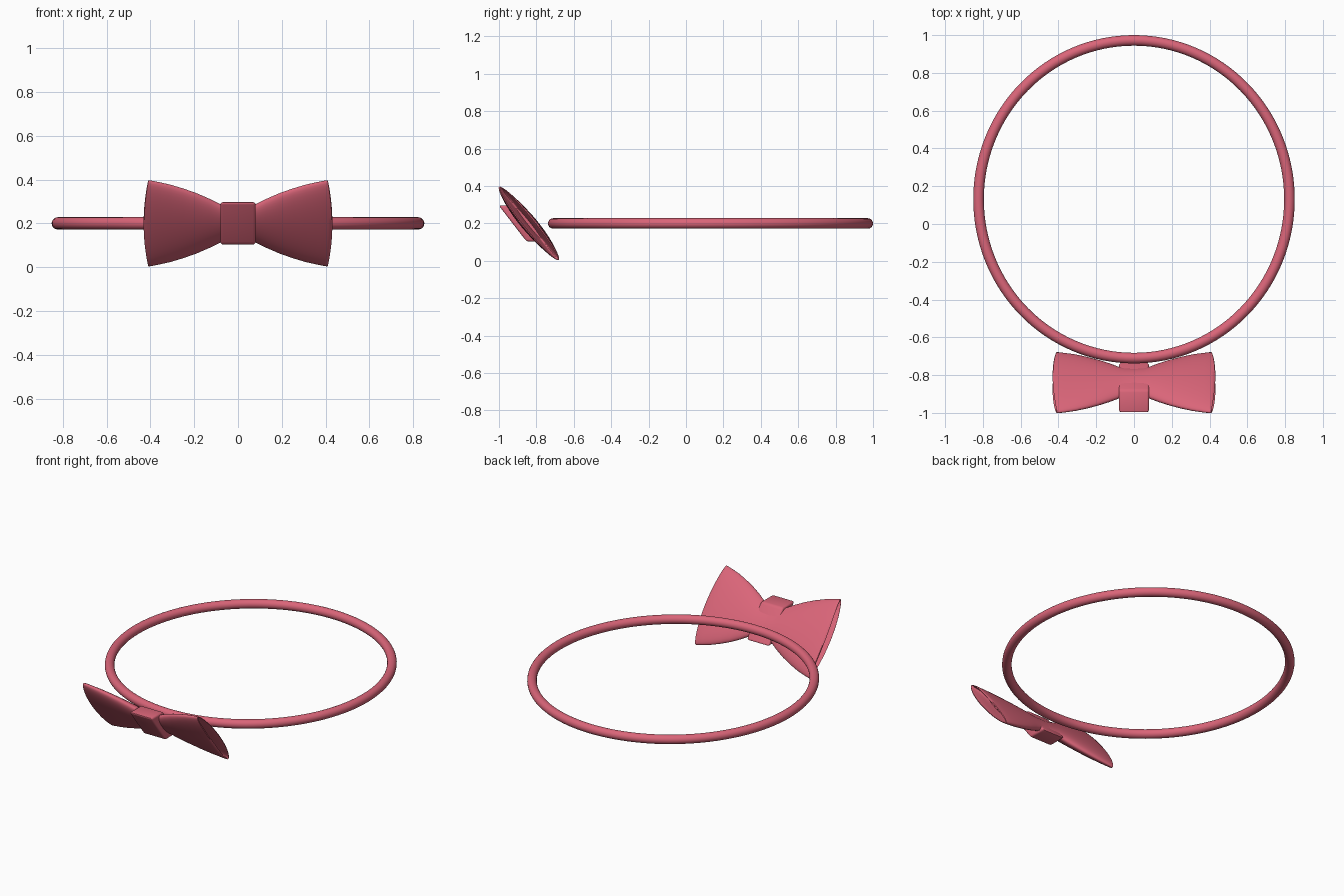
import bpy, bmesh, math

if "Cube" in bpy.data.objects:
    bpy.data.objects.remove(bpy.data.objects["Cube"])

pink = bpy.data.materials.new("rose_pink")
pink.diffuse_color = (0.70, 0.13, 0.19, 1)
pink.use_nodes = True
pink.node_tree.nodes["Principled BSDF"].inputs["Base Color"].default_value = pink.diffuse_color
ZC = 0.2          # height of the ring and of the bow centre


def finish(bm, name, angle=40):
    bmesh.ops.recalc_face_normals(bm, faces=bm.faces)
    me = bpy.data.meshes.new(name)
    bm.to_mesh(me)
    bm.free()
    ob = bpy.data.objects.new(name, me)
    bpy.context.collection.objects.link(ob)
    me.materials.append(pink)
    bpy.ops.object.select_all(action='DESELECT')
    ob.select_set(True)
    bpy.context.view_layer.objects.active = ob
    bpy.ops.object.shade_smooth_by_angle(angle=math.radians(angle))
    return ob


def bridge(bm, a, b):
    n = len(a)
    for i in range(n):
        bm.faces.new((a[i], a[(i + 1) % n], b[(i + 1) % n], b[i]))


# neck band: slightly oval torus
bm = bmesh.new()
R, r, N, M = 0.823, 0.028, 128, 20
rings = []
for i in range(N):
    a = 2 * math.pi * i / N
    ring = []
    for j in range(M):
        b = 2 * math.pi * j / M
        d = r * math.cos(b)
        ring.append(bm.verts.new(((R + d) * math.cos(a), 0.131 + (R + 0.018 + d) * math.sin(a),
                                  ZC + r * math.sin(b))))
    rings.append(ring)
for i in range(N):
    bridge(bm, rings[i], rings[(i + 1) % N])
finish(bm, "neck_band", 60)

# bow loops: sheared elliptical sections flaring outward, ends hollowed
# (x, half height, half thickness, end bulge)
sections = [(0.0, 0.075, 0.045, 0), (0.05, 0.078, 0.046, 0), (0.08, 0.087, 0.048, 0),
            (0.13, 0.112, 0.052, 0), (0.19, 0.138, 0.054, 0), (0.25, 0.159, 0.055, 0.002),
            (0.31, 0.177, 0.054, 0.006), (0.36, 0.188, 0.051, 0.012), (0.395, 0.195, 0.047, 0.017),
            (0.408, 0.197, 0.043, 0.02), (0.411, 0.192, 0.036, 0.02), (0.400, 0.182, 0.029, 0.02),
            (0.370, 0.165, 0.020, 0.01), (0.350, 0.08, 0.010, 0)]
S = 48
for side, name in ((1, "bow_loop_right"), (-1, "bow_loop_left")):
    bm = bmesh.new()
    prev = None
    for x, h, t, bulge in sections:
        ring = []
        for j in range(S):
            a = 2 * math.pi * j / S
            dz = h * math.sin(a)
            px = x + bulge * math.cos(a) ** 2
            ring.append(bm.verts.new((side * px, -0.84 + t * math.cos(a) - 0.79 * dz, ZC + dz)))
        if prev:
            bridge(bm, prev, ring)
        else:
            bm.faces.new(ring)
        prev = ring
    bm.faces.new(prev)
    finish(bm, name, 50)

# centre knot: bevelled block, sheared to the same slope
bm = bmesh.new()
bmesh.ops.create_cube(bm, size=2)
for v in bm.verts:
    v.co.x *= 0.08
    v.co.y *= 0.061
    v.co.z *= 0.097
bmesh.ops.bevel(bm, geom=bm.edges[:], offset=0.012, segments=3, profile=0.5, affect='EDGES')
for v in bm.verts:
    v.co.y += -0.866 - 0.77 * v.co.z
    v.co.z += ZC
finish(bm, "centre_knot", 40)
